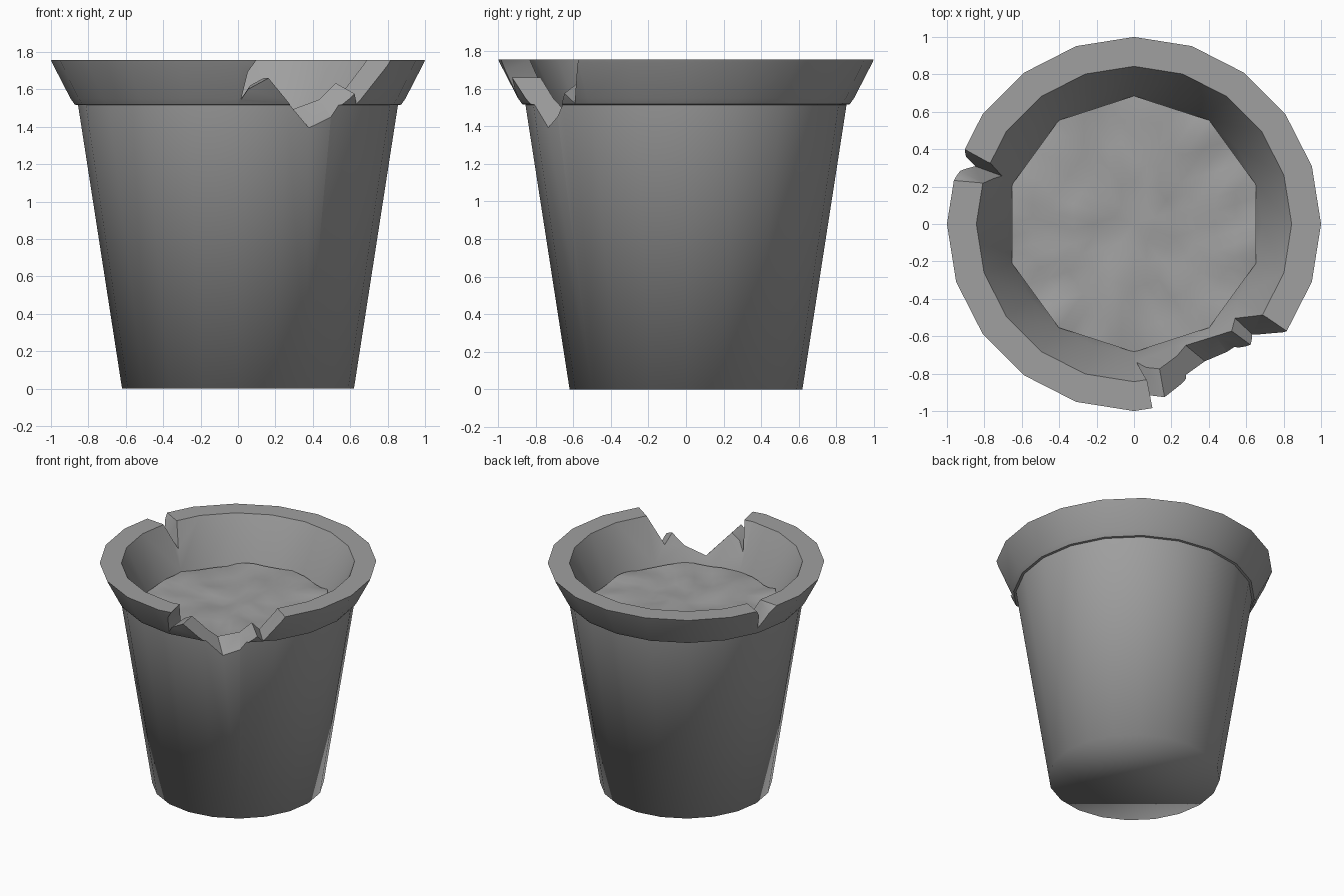
import bpy
import bmesh
from math import cos, sin, radians
from mathutils import Vector, noise

cube = bpy.data.objects.get("Cube")
if cube:
    bpy.data.objects.remove(cube, do_unlink=True)

clay = bpy.data.materials.new("grey_clay")
clay.use_nodes = True
GREY = (0.35, 0.35, 0.35, 1)
clay.diffuse_color = GREY
clay.node_tree.nodes["Principled BSDF"].inputs["Base Color"].default_value = GREY


def make_object(name, bm):
    bmesh.ops.recalc_face_normals(bm, faces=bm.faces)
    mesh = bpy.data.meshes.new(name)
    bm.to_mesh(mesh)
    bm.free()
    mesh.materials.append(clay)
    obj = bpy.data.objects.new(name, mesh)
    bpy.context.collection.objects.link(obj)
    return obj


def polar(r, degrees, z):
    a = radians(degrees)
    return Vector((r * cos(a), r * sin(a), z))


def bridge(bm, lower, upper):
    n = len(lower)
    for i in range(n):
        j = (i + 1) % n
        bm.faces.new((lower[i], lower[j], upper[j], upper[i]))


def lathe(name, profile, sides):
    """Closed solid: rings joined in order, with a cap on the first and last."""
    bm = bmesh.new()
    rings = [[bm.verts.new(polar(r, 360 * i / sides, z)) for i in range(sides)]
             for r, z in profile]
    for a, b in zip(rings, rings[1:]):
        bridge(bm, a, b)
    bm.faces.new(rings[0])
    bm.faces.new(rings[-1])
    return make_object(name, bm)


def notch_cutter(name, outline):
    """Outline points are (angle, height at the outside, radial slope)."""
    bm = bmesh.new()
    rings = [[bm.verts.new(polar(r, a, z + slope * (r - 0.87)))
              for a, z, slope in outline] for r in (0.5, 1.3)]
    bridge(bm, *rings)
    for ring in rings:
        bm.faces.new(ring)
    bmesh.ops.triangulate(bm, faces=bm.faces)
    obj = make_object(name, bm)
    obj.hide_render = True
    return obj


# Pot shell: tapered wall, flared rim and hollow mouth
pot = lathe("pot", [(0.62, 0), (0.855, 1.515), (0.872, 1.518), (0.895, 1.55),
                    (0.992, 1.738), (1, 1.757), (0.843, 1.757),
                    (0.685, 1.43), (0.65, 1.3)], 20)

# Broken pieces of the rim
cutters = [
    notch_cutter("front_break", [(-79, 1.9, 0), (-89, 1.545, 0), (-80, 1.66, 0),
                                 (-54, 1.43, -0.9), (-43, 1.52, -0.3),
                                 (-31.7, 1.9, 0)]),
    notch_cutter("side_chip", [(151, 1.9, 0), (160, 1.575, 0), (175, 1.9, 0)]),
]
bpy.context.view_layer.objects.active = pot
for cutter in cutters:
    mod = pot.modifiers.new(cutter.name, "BOOLEAN")
    mod.operation = "DIFFERENCE"
    mod.solver = "EXACT"
    mod.object = cutter
    bpy.ops.object.modifier_apply(modifier=mod.name)
    bpy.data.objects.remove(cutter, do_unlink=True)

# Lumpy soil surface
bm = bmesh.new()
bmesh.ops.create_circle(bm, cap_ends=True, cap_tris=True, segments=10, radius=0.685)
bmesh.ops.subdivide_edges(bm, edges=bm.edges, cuts=5, use_grid_fill=True)
for v in bm.verts:
    v.co.z = 1.43 + 0.035 * noise.noise(v.co * 5)
soil = make_object("soil", bm)
if soil.data.polygons[0].normal.z < 0:
    soil.data.flip_normals()

# Smooth shading with crisp rim and break edges
for obj in (pot, soil):
    bpy.ops.object.select_all(action="DESELECT")
    obj.select_set(True)
    bpy.context.view_layer.objects.active = obj
    bpy.ops.object.shade_smooth_by_angle(angle=radians(35))

# The foot edge blends softly into the base
for edge in pot.data.edges:
    if all(pot.data.vertices[i].co.z < 0.01 for i in edge.vertices):
        edge.use_edge_sharp = False
